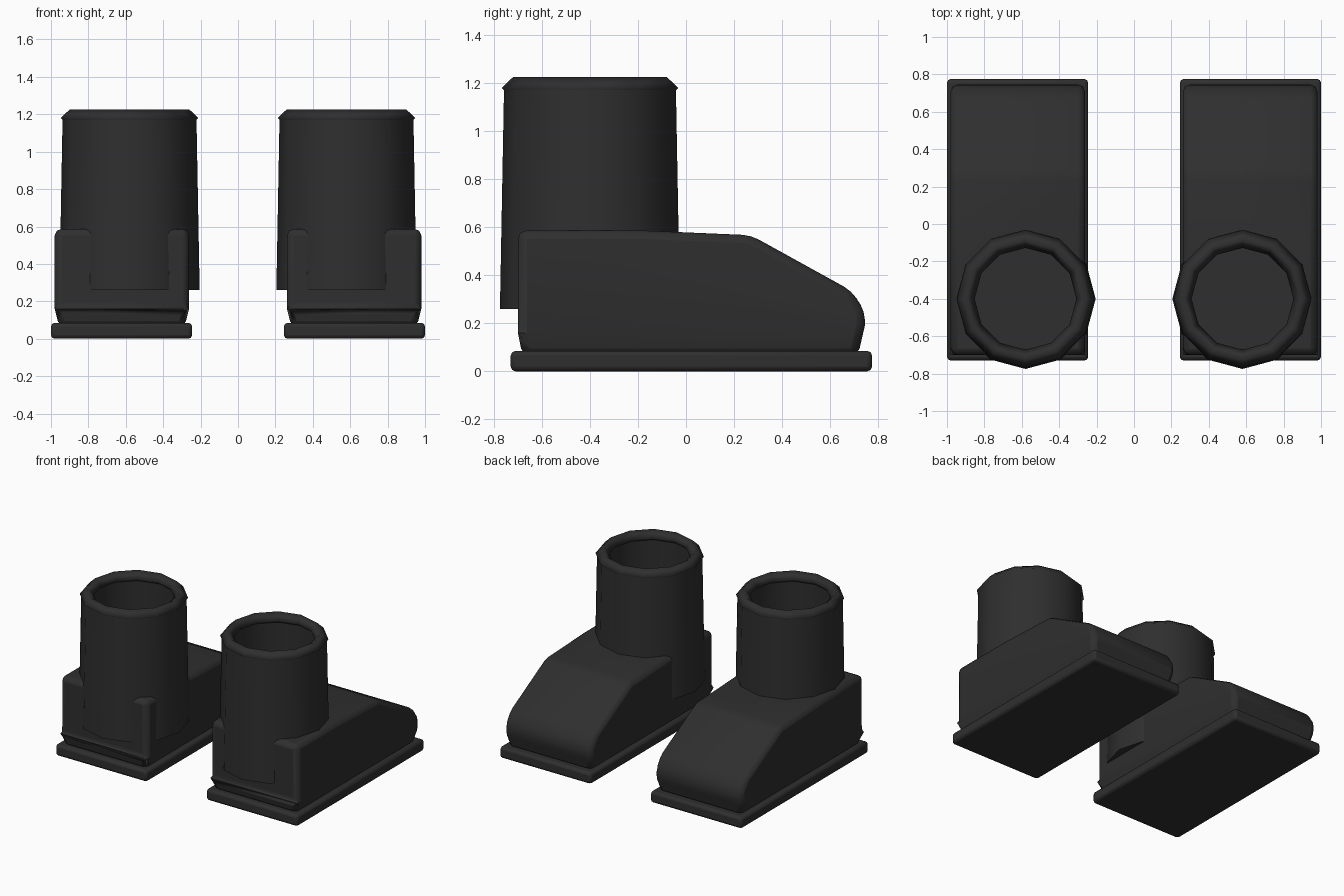
import bpy, bmesh, math

if "Cube" in bpy.data.objects:
    bpy.data.objects.remove(bpy.data.objects["Cube"])

black = bpy.data.materials.new("black_rubber")
black.diffuse_color = (0.028, 0.028, 0.028, 1)
black.use_nodes = True
black.node_tree.nodes["Principled BSDF"].inputs["Base Color"].default_value = black.diffuse_color


def finish(name, bm, bevel=0, segments=2, angle=40):
    """Turn a bmesh into a smooth-shaded object mirrored to the other foot."""
    bmesh.ops.recalc_face_normals(bm, faces=bm.faces)
    mesh = bpy.data.meshes.new(name)
    bm.to_mesh(mesh)
    bm.free()
    mesh.materials.append(black)
    obj = bpy.data.objects.new(name, mesh)
    bpy.context.collection.objects.link(obj)
    if bevel:
        mod = obj.modifiers.new("soft_edges", 'BEVEL')
        mod.width, mod.segments = bevel, segments
        mod.limit_method, mod.angle_limit = 'ANGLE', math.radians(25)
    mod = obj.modifiers.new("other_foot", 'MIRROR')
    mod.use_clip = False
    mod.use_mirror_merge = False
    bpy.ops.object.select_all(action='DESELECT')
    obj.select_set(True)
    bpy.context.view_layer.objects.active = obj
    bpy.ops.object.shade_smooth_by_angle(angle=math.radians(angle))
    return obj


def extrude_profile(profile, x0, x1):
    """Extrude a (y, z) outline along x."""
    bm = bmesh.new()
    a = [bm.verts.new((x0, y, z)) for y, z in profile]
    b = [bm.verts.new((x1, y, z)) for y, z in profile]
    bm.faces.new(a)
    bm.faces.new(b[::-1])
    n = len(profile)
    for i in range(n):
        j = (i + 1) % n
        bm.faces.new((a[i], b[i], b[j], a[j]))
    return bm


def lathe(profile, cx, cy, sides=12):
    """Revolve a closed (radius, z) outline around a vertical axis."""
    bm = bmesh.new()
    rings = []
    for i in range(sides):
        t = 2 * math.pi * i / sides
        rings.append([bm.verts.new((cx + r * math.cos(t), cy + r * math.sin(t), z))
                      for r, z in profile])
    n = len(profile)
    for i in range(sides):
        a, b = rings[i], rings[(i + 1) % sides]
        for k in range(n):
            m = (k + 1) % n
            bm.faces.new((a[k], b[k], b[m], a[m]))
    return bm


# Flat sole slab
finish("sole", extrude_profile(
    [(-0.73, 0), (0.775, 0), (0.775, 0.085), (-0.73, 0.085)], 0.245, 1.0), 0.02)

# Foot with sloping toe, tucked in slightly at the base
foot_profile = [(-0.68, 0.06), (0.715, 0.06), (0.745, 0.19), (0.745, 0.25),
                (0.69, 0.335), (0.27, 0.567), (-0.2, 0.587), (-0.70, 0.587),
                (-0.70, 0.16)]
bm = extrude_profile(foot_profile, 0.262, 0.98)
bmesh.ops.bisect_plane(bm, geom=bm.verts[:] + bm.edges[:] + bm.faces[:],
                       plane_co=(0, 0, 0.16), plane_no=(0, 0, 1))
for v in bm.verts:
    if v.co.z < 0.1:
        v.co.x += 0.025 if v.co.x < 0.62 else -0.025
finish("foot", bm, 0.035)

# Hollow twelve-sided leg shaft
finish("shaft", lathe([(0.375, 0.26), (0.358, 1.175), (0.30, 1.175), (0.315, 0.26)],
                      0.58, -0.40))

# Rolled rim around the opening
finish("rim", lathe([(0.368, 1.18), (0.32, 1.226), (0.272, 1.18), (0.32, 1.135)],
                    0.58, -0.40), angle=100)
